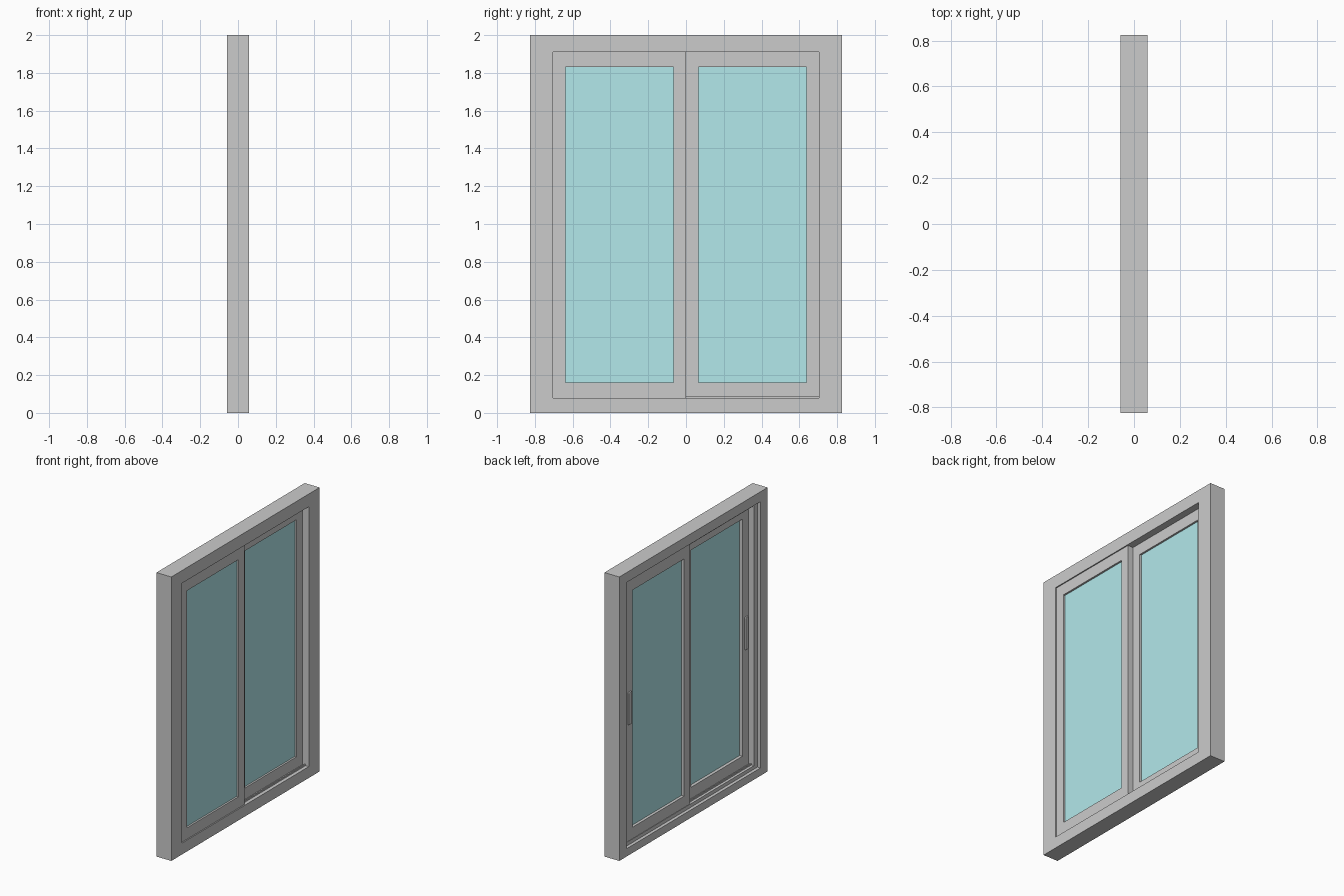
import bpy, bmesh

if "Cube" in bpy.data.objects:
    bpy.data.objects.remove(bpy.data.objects["Cube"])


def finish(name, bm, mat=None):
    bmesh.ops.recalc_face_normals(bm, faces=bm.faces)
    me = bpy.data.meshes.new(name)
    bm.to_mesh(me)
    bm.free()
    ob = bpy.data.objects.new(name, me)
    bpy.context.collection.objects.link(ob)
    if mat:
        me.materials.append(mat)
    return ob


def mitred_frame(name, profile):
    """Closed profile of rectangles (x, y0, y1, z0, z1), joined into a mitred frame."""
    bm = bmesh.new()
    loops = [[bm.verts.new((x, y, z)) for y, z in ((y0, z0), (y1, z0), (y1, z1), (y0, z1))]
             for x, y0, y1, z0, z1 in profile]
    for i, a in enumerate(loops):
        b = loops[(i + 1) % len(loops)]
        for k in range(4):
            j = (k + 1) % 4
            bm.faces.new((a[k], a[j], b[j], b[k]))
    return finish(name, bm)


def box(name, x, y, z, mat=None):
    bm = bmesh.new()
    bmesh.ops.create_cube(bm, size=1)
    for v in bm.verts:
        v.co = [lo if c < 0 else hi for c, (lo, hi) in zip(v.co, (x, y, z))]
    return finish(name, bm, mat)


glass = bpy.data.materials.new("glass")
glass.diffuse_color = (0.45, 0.81, 0.83, 1)
glass.use_nodes = True
glass.node_tree.nodes["Principled BSDF"].inputs["Base Color"].default_value = glass.diffuse_color

# Outer frame, with a stepped rebate on the -x side
D, STEP = 0.058, -0.035
outer = (-0.825, 0.825, 0, 2)
rebate = (-0.745, 0.745, 0.055, 1.93)
opening = (-0.705, 0.705, 0.08, 1.91)
mitred_frame("outer_frame", [(-D, *outer), (-D, *rebate), (STEP, *rebate),
                             (STEP, *opening), (D, *opening), (D, *outer)])

# Sliding sashes on two tracks: (name, x range, y range, handle centre y)
for name, x0, x1, y0, y1, hy in (("left", 0.008, 0.050, -0.705, 0.0, -0.678),
                                 ("right", -0.032, 0.008, 0.0, 0.705, 0.678)):
    edge = (y0, y1, 0.08, 1.91)
    pane = (y0 + 0.066, y1 - 0.066, 0.16, 1.83)
    mitred_frame(name + "_sash", [(x0, *edge), (x0, *pane), (x1, *pane), (x1, *edge)])

    # Glass pane set just behind the +x face
    box(name + "_glass", (x1 - 0.020, x1 - 0.013), pane[:2], pane[2:], glass)

    # Bottom rail the sash runs on
    xm = (x0 + x1) / 2
    box(name + "_track_rail", (xm - 0.004, xm + 0.004), (-0.705, 0.705), (0.075, 0.09))

    # Pull handle on the -x face, with rounded edges
    handle = box(name + "_handle", (x0 - 0.012, x0 + 0.002),
                 (hy - 0.016, hy + 0.016), (0.90, 1.13))
    bev = handle.modifiers.new("bevel", 'BEVEL')
    bev.width, bev.segments = 0.005, 2
